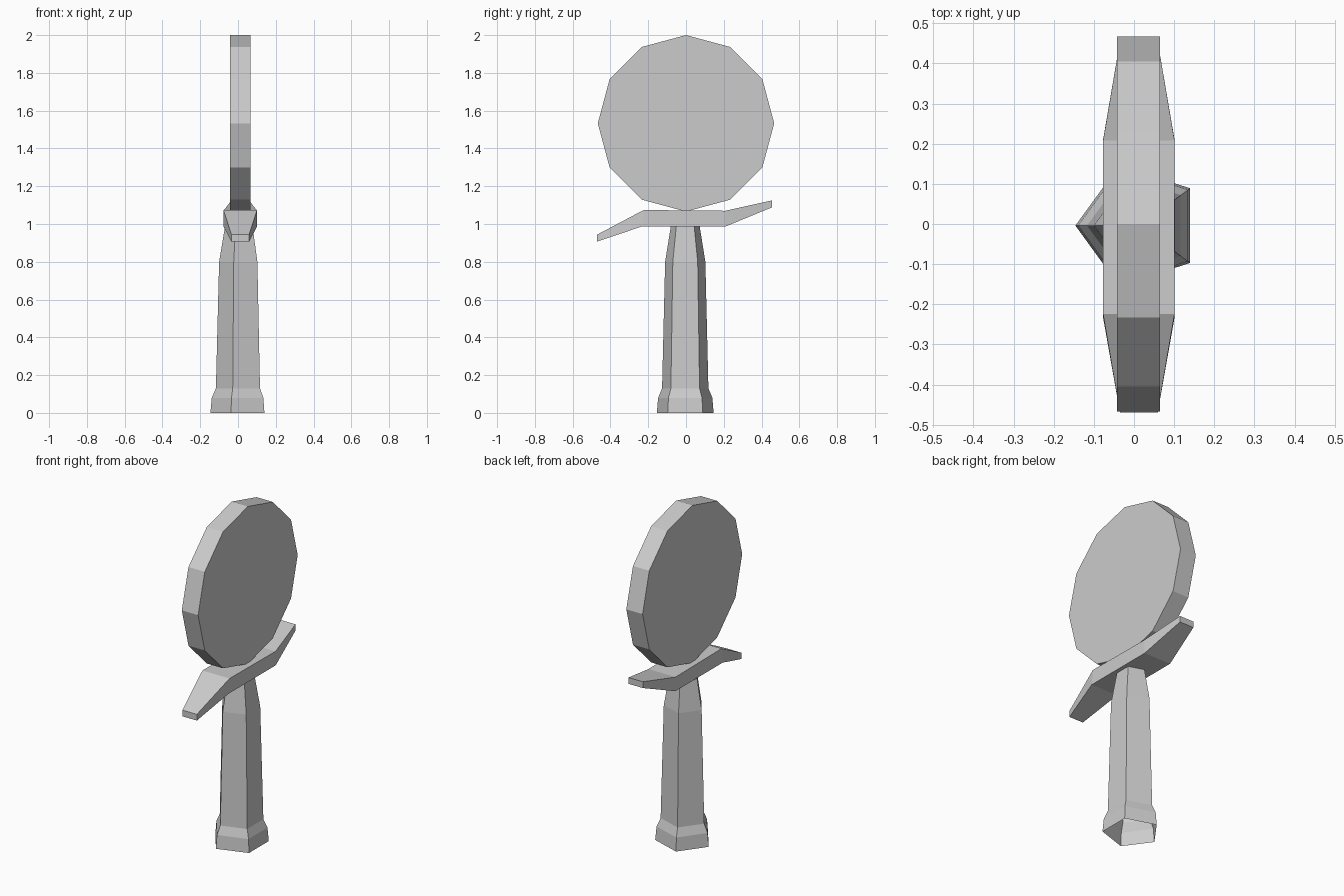
import bpy
import bmesh
from math import cos, sin, pi

cube = bpy.data.objects.get("Cube")
if cube:
    bpy.data.objects.remove(cube, do_unlink=True)

# Single plain grey for every part
GREY = (0.6, 0.6, 0.6, 1)
grey = bpy.data.materials.new("plain grey")
grey.diffuse_color = GREY
grey.use_nodes = True
grey.node_tree.nodes["Principled BSDF"].inputs["Base Color"].default_value = GREY

CENTRE_X = 0.012


def loft(name, rings, capped):
    """Bridge equal-sized rings of points, optionally closing both ends."""
    bm = bmesh.new()
    loops = [[bm.verts.new(p) for p in ring] for ring in rings]
    for low, high in zip(loops, loops[1:]):
        for i in range(len(low)):
            j = (i + 1) % len(low)
            bm.faces.new((low[i], low[j], high[j], high[i]))
    if capped:
        bm.faces.new(loops[0][::-1])
        bm.faces.new(loops[-1])
        bmesh.ops.recalc_face_normals(bm, faces=bm.faces)
    mesh = bpy.data.meshes.new(name)
    bm.to_mesh(mesh)
    bm.free()
    mesh.materials.append(grey)
    obj = bpy.data.objects.new(name, mesh)
    bpy.context.collection.objects.link(obj)
    return obj


def pentagon(z, r):
    angles = [pi + 2 * pi * i / 5 for i in range(5)]
    return [(CENTRE_X + r * cos(a), r * sin(a) - 0.004, z) for a in angles]


def disc_ring(x, r=0.467, z=1.533, sides=12):
    angles = [2 * pi * i / sides for i in range(sides)]
    return [(x, r * cos(a), z + r * sin(a)) for a in angles]


def guard_section(half, y_low, z_low, y_top, z_top):
    left, right = CENTRE_X - half, CENTRE_X + half
    return [(left, y_low, z_low), (right, y_low, z_low),
            (right, y_top, z_top), (left, y_top, z_top)]


# Five-sided tapering handle with a flared foot, open underneath
handle_profile = [(0, 0.158), (0.08, 0.151), (0.13, 0.129), (0.8, 0.112), (0.99, 0.08)]
loft("handle", [pentagon(z, r) for z, r in handle_profile], capped=False)

# Guard bar with one end dipping and the other rising
loft("guard", [
    guard_section(0.047, -0.47, 0.907, -0.47, 0.944),
    guard_section(0.089, -0.233, 0.987, -0.224, 1.074),
    guard_section(0.089, 0.21, 0.987, 0.208, 1.07),
    guard_section(0.047, 0.455, 1.088, 0.455, 1.125),
], capped=True)

# Upright twelve-sided disc
loft("disc", [disc_ring(x) for x in (-0.042, 0.065)], capped=True)
